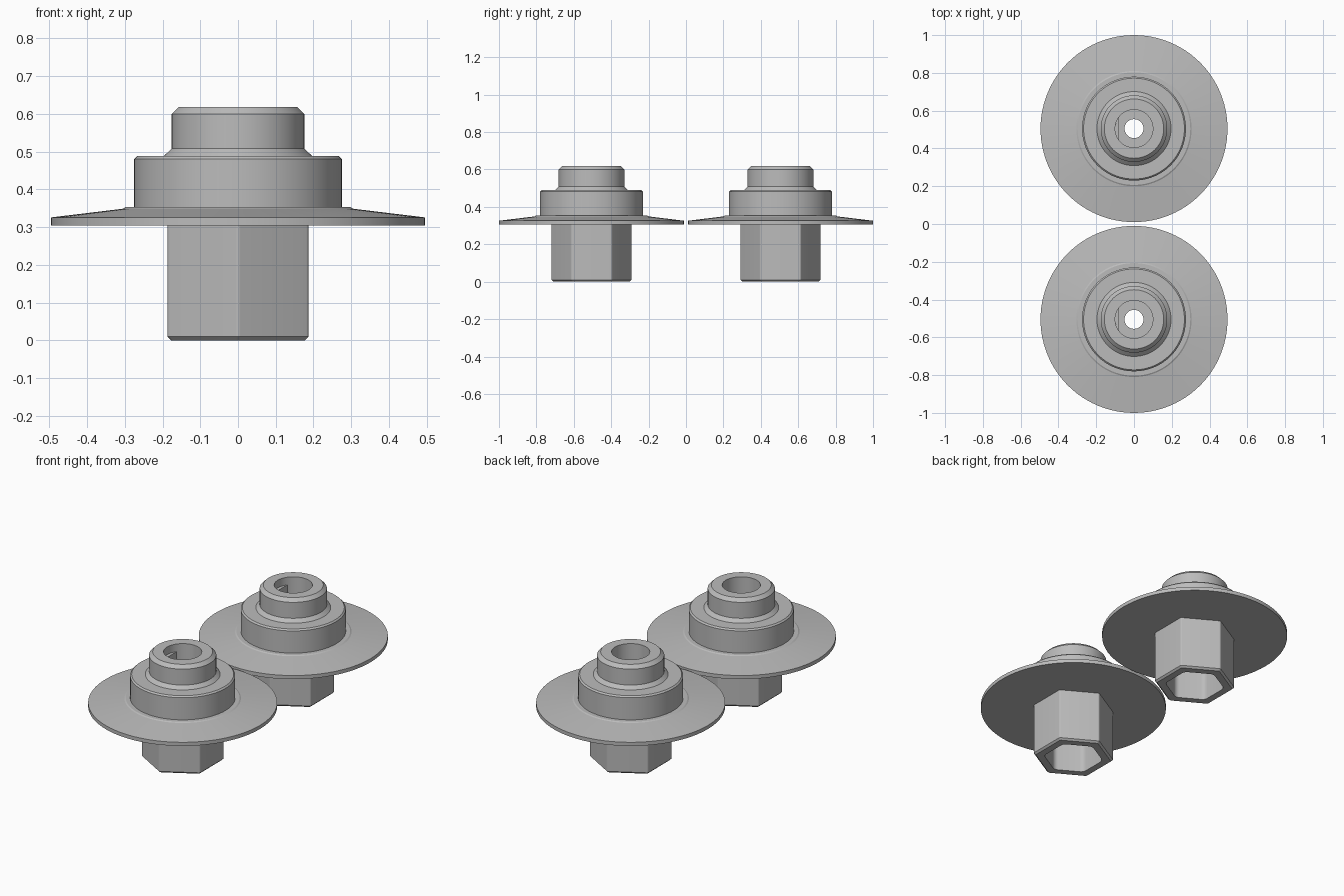
import bpy, bmesh, math
from mathutils import Vector

if "Cube" in bpy.data.objects:
    bpy.data.objects.remove(bpy.data.objects["Cube"])

SEG = 96
steel = bpy.data.materials.new("light_grey_metal")
steel.diffuse_color = (0.50, 0.50, 0.50, 1)
steel.use_nodes = True
steel.node_tree.nodes["Principled BSDF"].inputs["Base Color"].default_value = steel.diffuse_color


def make_mesh(name, rings, close):
    """Skin a list of equal-length point rings; close joins last ring to first."""
    bm = bmesh.new()
    vs = [[bm.verts.new(p) for p in ring] for ring in rings]
    n = len(vs[0])
    pairs = list(zip(vs, vs[1:])) + ([(vs[-1], vs[0])] if close else [])
    for a, b in pairs:
        for i in range(n):
            j = (i + 1) % n
            bm.faces.new((a[i], a[j], b[j], b[i]))
    bmesh.ops.recalc_face_normals(bm, faces=bm.faces)
    me = bpy.data.meshes.new(name)
    bm.to_mesh(me)
    bm.free()
    me.materials.append(steel)
    return me


def circle(r, z):
    return [(r * math.cos(2 * math.pi * i / SEG), r * math.sin(2 * math.pi * i / SEG), z)
            for i in range(SEG)]


def hexagon(apothem, fillet, z, steps=6):
    """Hexagon with rounded corners, corners on +-y."""
    pts = []
    corner = (apothem - fillet) / math.cos(math.pi / 6)
    for k in range(6):
        a = math.radians(30 + 60 * k)
        for s in range(steps + 1):
            t = a + math.radians(-30 + 60 * s / steps)
            pts.append((corner * math.cos(a) + fillet * math.cos(t),
                        corner * math.sin(a) + fillet * math.sin(t), z))
    return pts


# Turned flange, shoulder and boss with stepped bore
profile = [(0.05, 0.305), (0.495, 0.305), (0.495, 0.326), (0.305, 0.349), (0.298, 0.353),
           (0.275, 0.353), (0.275, 0.481), (0.267, 0.489), (0.196, 0.489), (0.176, 0.508),
           (0.176, 0.600), (0.157, 0.619), (0.10, 0.619), (0.10, 0.38), (0.05, 0.38)]
flange_mesh = make_mesh("flanged_boss", [circle(r, z) for r, z in profile], True)

# Hollow hexagonal socket under the flange
socket_mesh = make_mesh("hex_socket", [
    hexagon(0.187, 0.012, 0.305), hexagon(0.187, 0.012, 0.010),
    hexagon(0.177, 0.012, 0.0), hexagon(0.138, 0.035, 0.0),
    hexagon(0.138, 0.035, 0.305)], False)
# orient the open socket outward
bm = bmesh.new()
bm.from_mesh(socket_mesh)
bm.faces.ensure_lookup_table()
f = bm.faces[0]
if f.normal.dot(Vector((*f.calc_center_median().xy, 0))) < 0:
    bmesh.ops.reverse_faces(bm, faces=bm.faces)
bm.to_mesh(socket_mesh)
bm.free()

# Flat that gives the bore its D shape
bm = bmesh.new()
half = math.acos(0.8)
arc = [math.pi - half + 2 * half * i / 12 for i in range(13)]
base = bm.faces.new([bm.verts.new((0.1 * math.cos(a), 0.1 * math.sin(a), 0.38)) for a in arc])
ext = bmesh.ops.extrude_face_region(bm, geom=[base])
bmesh.ops.translate(bm, vec=(0, 0, 0.195),
                    verts=[v for v in ext["geom"] if isinstance(v, bmesh.types.BMVert)])
bmesh.ops.recalc_face_normals(bm, faces=bm.faces)
key_mesh = bpy.data.meshes.new("bore_flat")
bm.to_mesh(key_mesh)
bm.free()
key_mesh.materials.append(steel)

# Two identical pieces side by side
for side, y in (("front", -0.505), ("back", 0.505)):
    for me in (flange_mesh, socket_mesh, key_mesh):
        ob = bpy.data.objects.new(f"{side}_{me.name}", me.copy())
        ob.location.y = y
        bpy.context.collection.objects.link(ob)
        bpy.ops.object.select_all(action='DESELECT')
        ob.select_set(True)
        bpy.context.view_layer.objects.active = ob
        bpy.ops.object.shade_smooth_by_angle(angle=math.radians(20))
